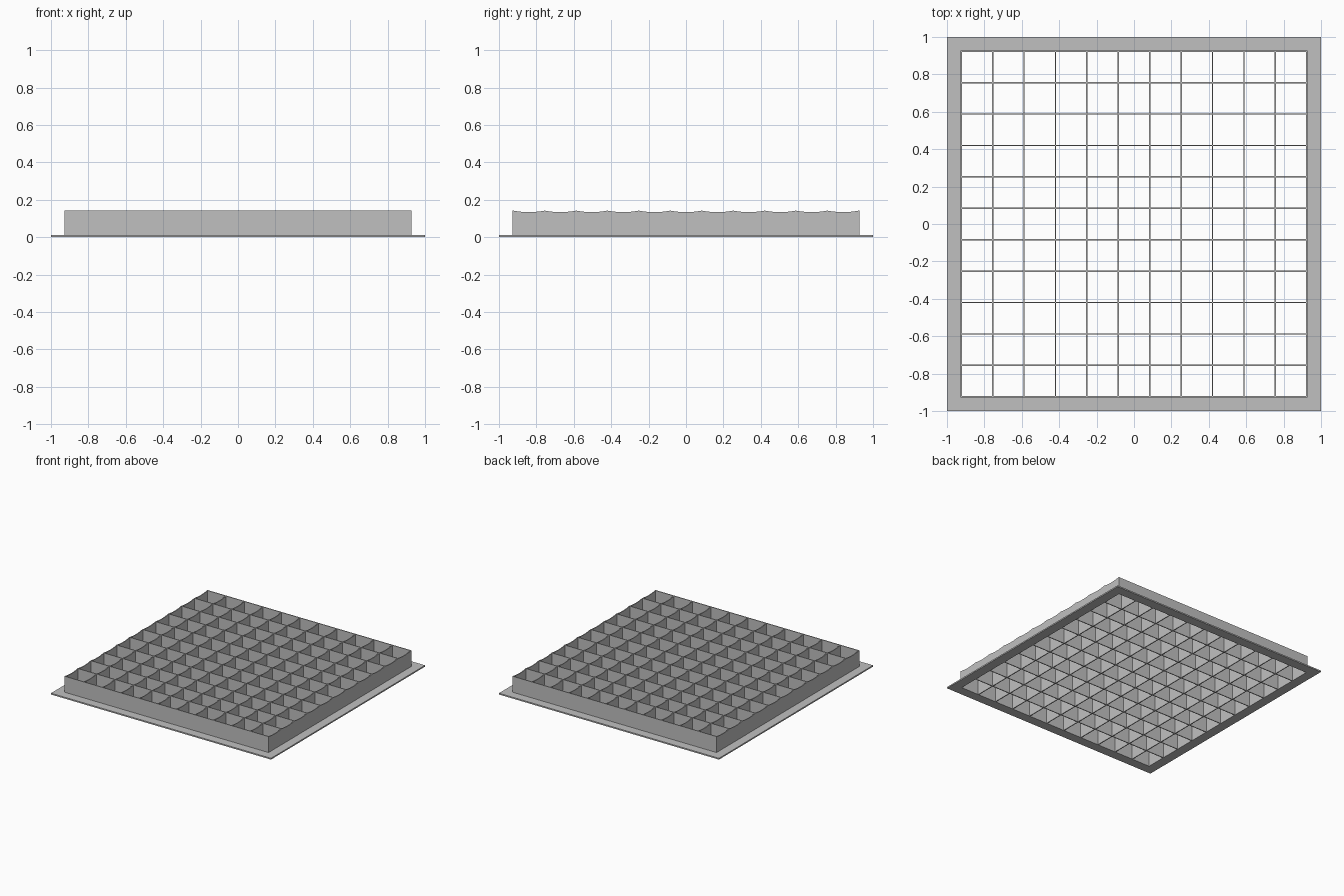
import bpy, bmesh

cube = bpy.data.objects.get("Cube")
if cube:
    bpy.data.objects.remove(cube)

CELLS = 11
PITCH = 0.168
HALF = CELLS * PITCH / 2      # centre line of the outer walls
TOP = 0.142                   # overall height
SAG = 0.008                   # dip of the scalloped top edges
THICK = 0.007
STEPS = 8                     # segments per scallop

grey = bpy.data.materials.new("light_grey_metal")
grey.use_nodes = True
colour = (0.53, 0.53, 0.53, 1)
grey.diffuse_color = colour
grey.node_tree.nodes["Principled BSDF"].inputs["Base Color"].default_value = colour


def finish(bm, name):
    bmesh.ops.recalc_face_normals(bm, faces=bm.faces)
    mesh = bpy.data.meshes.new(name)
    bm.to_mesh(mesh)
    bm.free()
    mesh.materials.append(grey)
    obj = bpy.data.objects.new(name, mesh)
    bpy.context.collection.objects.link(obj)
    return obj


def sheet(name, profile, offset, along_y):
    """Thin upright sheet: a (length, height) profile given thickness."""
    bm = bmesh.new()
    sides = []
    for t in (offset - THICK / 2, offset + THICK / 2):
        sides.append([bm.verts.new((t, u, z) if along_y else (u, t, z))
                      for u, z in profile])
    a, b = sides
    n = len(profile)
    bm.faces.new(a)
    bm.faces.new(b[::-1])
    for i in range(n):
        j = (i + 1) % n
        bm.faces.new((a[j], a[i], b[i], b[j]))
    finish(bm, name)


# Straight profile across, scalloped profile front to back
END = HALF + THICK / 2
straight = [(-END, 0), (END, 0), (END, TOP), (-END, TOP)]
scalloped = [(-END, 0), (END, 0), (END, TOP)]
for i in range(CELLS * STEPS + 1):
    u = (i % STEPS) / STEPS * 2 - 1
    scalloped.append((HALF - i * PITCH / STEPS, TOP - SAG * (1 - u * u)))
scalloped.append((-END, TOP))

# Outer walls and dividers
for i in range(CELLS + 1):
    pos = -HALF + i * PITCH
    outer = i in (0, CELLS)
    sheet("side_wall" if outer else "lengthwise_divider", scalloped, pos, True)
    sheet("end_wall" if outer else "crosswise_divider", straight, pos, False)

# Flat flange around the base
bm = bmesh.new()
rings = []
for size, z in ((1, 0), (1, 0.011), (HALF, 0.011), (HALF, 0)):
    rings.append([bm.verts.new((sx * size, sy * size, z))
                  for sx, sy in ((-1, -1), (1, -1), (1, 1), (-1, 1))])
for k in range(4):
    r, s = rings[k], rings[(k + 1) % 4]
    for i in range(4):
        j = (i + 1) % 4
        bm.faces.new((r[i], r[j], s[j], s[i]))
finish(bm, "base_flange")
